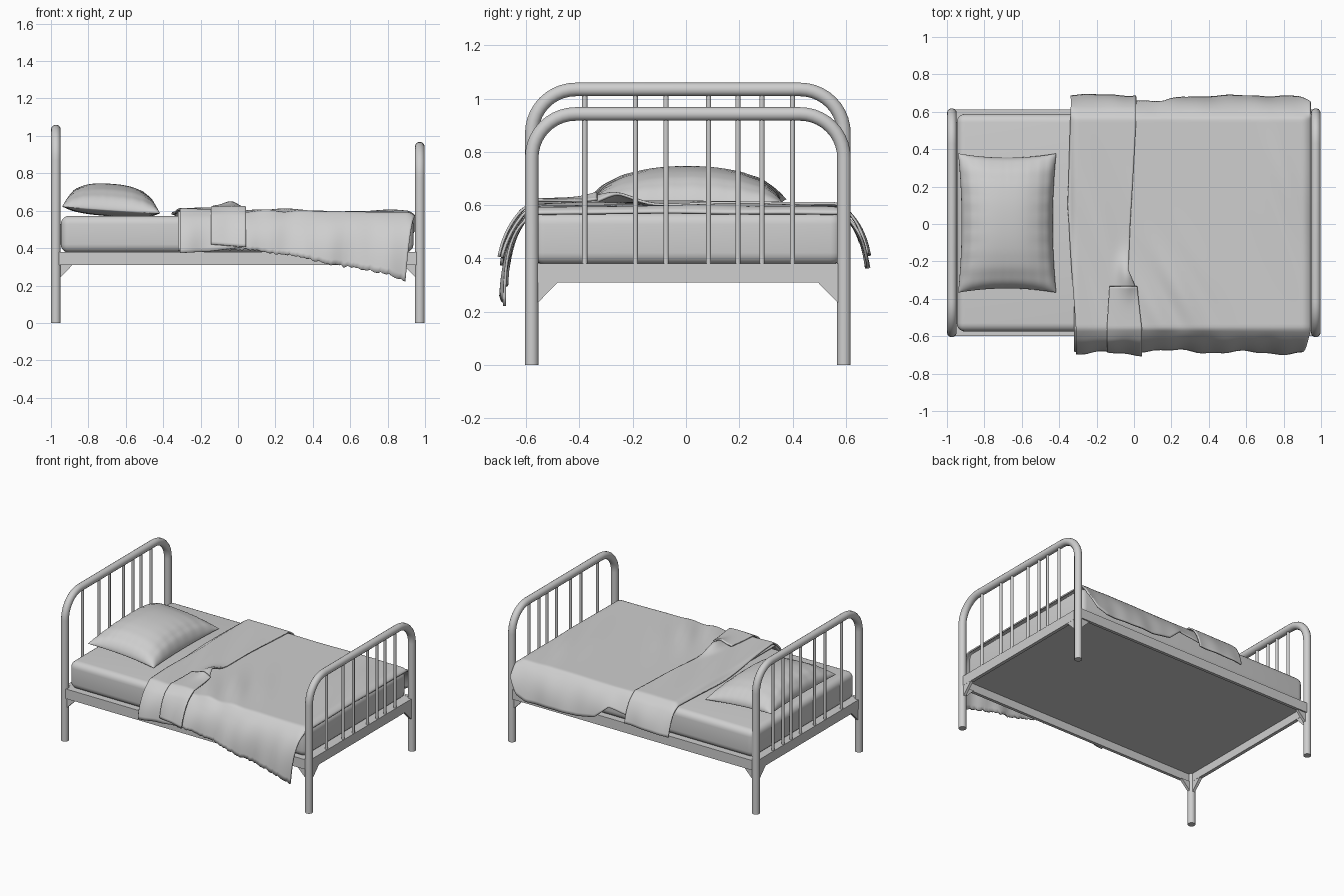
import bpy, bmesh, math, random
from math import sin, cos, exp, pi

if "Cube" in bpy.data.objects:
    bpy.data.objects.remove(bpy.data.objects["Cube"])

random.seed(4)
GREY = bpy.data.materials.new("plain grey")
GREY.diffuse_color = (0.62, 0.62, 0.62, 1)
GREY.use_nodes = True
GREY.node_tree.nodes["Principled BSDF"].inputs["Base Color"].default_value = GREY.diffuse_color
CY = 0.007  # frame centre in y


def finish(ob, smooth=True):
    ob.data.materials.append(GREY)
    bpy.ops.object.select_all(action='DESELECT')
    ob.select_set(True)
    bpy.context.view_layer.objects.active = ob
    if smooth:
        bpy.ops.object.shade_smooth_by_angle(angle=math.radians(40))
    return ob


def mesh_object(name, bm, smooth=True):
    bmesh.ops.recalc_face_normals(bm, faces=bm.faces)
    me = bpy.data.meshes.new(name)
    bm.to_mesh(me)
    bm.free()
    ob = bpy.data.objects.new(name, me)
    bpy.context.collection.objects.link(ob)
    return finish(ob, smooth)


def box(name, lo, hi, bevel=0.0, segs=2):
    bm = bmesh.new()
    bmesh.ops.create_cube(bm, size=1)
    for v in bm.verts:
        for i in range(3):
            v.co[i] = lo[i] + (v.co[i] + 0.5) * (hi[i] - lo[i])
    if bevel:
        bmesh.ops.bevel(bm, geom=list(bm.edges), offset=bevel, segments=segs,
                        profile=0.5, affect='EDGES')
    return mesh_object(name, bm, bevel > 0)


def tube(name, pts, r):
    cu = bpy.data.curves.new(name, 'CURVE')
    cu.dimensions = '3D'
    cu.bevel_depth, cu.bevel_resolution, cu.use_fill_caps = r, 5, True
    sp = cu.splines.new('POLY')
    sp.points.add(len(pts) - 1)
    for p, c in zip(sp.points, pts):
        p.co = (*c, 1)
    ob = bpy.data.objects.new(name, cu)
    bpy.context.collection.objects.link(ob)
    bpy.ops.object.select_all(action='DESELECT')
    ob.select_set(True)
    bpy.context.view_layer.objects.active = ob
    bpy.ops.object.convert(target='MESH')
    return finish(bpy.context.object)


def prism(name, pts, off):
    bm = bmesh.new()
    a = [bm.verts.new(p) for p in pts]
    b = [bm.verts.new([c + o for c, o in zip(p, off)]) for p in pts]
    bm.faces.new(a)
    bm.faces.new(b[::-1])
    for i in range(len(a)):
        k = (i + 1) % len(a)
        bm.faces.new((a[i], a[k], b[k], b[i]))
    return mesh_object(name, bm, False)


def interp(table, x):
    if x <= table[0][0]:
        return table[0][1]
    for (a, va), (b, vb) in zip(table, table[1:]):
        if x <= b:
            return va + (vb - va) * (x - a) / (b - a)
    return table[-1][1]


# Arched end frames with thin upright bars
BARS = (-0.38, -0.19, -0.075, 0.085, 0.195, 0.285, 0.4)
for label, x, top in (("head", -0.974, 1.034), ("foot", 0.972, 0.942)):
    w, r = 0.586, 0.165
    arc = [(w - r + r * cos(a * pi / 20), top - r + r * sin(a * pi / 20)) for a in range(11)]
    half = [(w, 0)] + arc
    path = half + [(-y, z) for y, z in reversed(half)]
    tube(label + "_arch", [(x, y + CY, z) for y, z in path], 0.026)
    for i, y in enumerate(BARS):
        tube(f"{label}_bar_{i}", [(x, y, 0.37), (x, y, top)], 0.01)
    box(label + "_rail", (x - 0.012, -0.58, 0.31), (x + 0.012, 0.594, 0.38))

# Side rails, thin base panel set up inside them, and corner gussets
for s, label in ((-1, "front"), (1, "back")):
    y = CY + s * 0.594
    box(label + "_side_rail", (-0.97, y - 0.011, 0.31), (0.97, y + 0.011, 0.38))
    for sx in (-1, 1):
        xc, yc = sx * 0.973, CY + s * 0.586
        prism(f"{label}_gusset_x", [(xc, yc - 0.01, 0.312), (xc - sx * 0.09, yc - 0.01, 0.312),
                                    (xc, yc - 0.01, 0.22)], (0, 0.02, 0))
        prism(f"{label}_gusset_y", [(xc - 0.01, yc, 0.312), (xc - 0.01, yc - s * 0.1, 0.312),
                                    (xc - 0.01, yc, 0.21)], (0.02, 0, 0))
box("base_panel", (-0.965, -0.58, 0.368), (0.965, 0.594, 0.379))

# Mattress
box("mattress", (-0.948, -0.575, 0.376), (0.938, 0.588, 0.573), 0.045, 5)


# Draped cloth: flat across the top, hanging down both long sides
def sheet(name, left, right, zfront, zback, lift, extra, s0=-1.0, s1=1.0, nx=60, ns=110, ragged=0.0, shear=0.0):
    bm = bmesh.new()
    rag = [random.uniform(-1, 1) * ragged for _ in range(nx + 1)]
    rows = []
    for j in range(ns + 1):
        s = s0 + (s1 - s0) * j / ns
        side = 1 if s > 0 else -1
        t = max(0.0, (abs(s) - 0.7) / 0.3)
        row = []
        for i in range(nx + 1):
            u = i / nx
            yt = 0.56 * max(-1, min(1, s / 0.7))
            xa, xb = interp(left, yt), interp(right, yt)
            if side < 0:
                xb -= shear * t
            x = xa + (xb - xa) * u
            zb = interp(zback if side > 0 else zfront, x) + (rag[i] if side < 0 else 0)
            h = 0.598 - zb
            # rounded shoulder first, then the hanging part
            d = h * (0.4 * t + 0.6 * t * t)
            amp = 0.004 if side > 0 else 0.008
            wave = amp * t * (sin(17 * x + 2 * side + 3 * t) + 0.4 * sin(41 * x))
            y = yt + side * (0.132 * (1 - exp(-d / 0.105)) + (lift * 0.6 + wave) * min(1, 3 * t))
            ease = max(0.0, 1 - 2.5 * t)
            z = 0.586 + lift - d + extra(x, yt) * ease
            row.append(bm.verts.new((x, y + 0.003, z)))
        rows.append(row)
    for a, b in zip(rows, rows[1:]):
        for i in range(nx):
            bm.faces.new((a[i], a[i + 1], b[i + 1], b[i]))
    ob = mesh_object(name, bm)
    m = ob.modifiers.new("thickness", 'SOLIDIFY')
    m.thickness, m.offset = 0.01, 0
    return ob


def blanket_folds(x, y):
    near = exp(-((x - 0.2) / 0.2) ** 2 - ((y + 0.42) / 0.28) ** 2)
    far = exp(-((x - 0.8) / 0.16) ** 2 - ((y - 0.2) / 0.3) ** 2)
    curl = -0.022 * max(0.0, (x - 0.9) / 0.045) ** 2
    return (0.009 * near * (1 + sin(30 * (x + 0.55 * y))) + 0.005 * far * (1 + sin(30 * (x + 0.35 * y)))
            + 0.002 * sin(9 * x + 5 * y) + curl)


sheet("blanket", [(-1, -0.32), (1, -0.32)], [(-1, 0.945), (1, 0.945)],
      [(0.05, 0.4), (0.2, 0.38), (0.32, 0.365), (0.5, 0.32), (0.7, 0.29), (0.8, 0.27), (0.89, 0.235)],
      [(0.0, 0.47), (0.16, 0.49), (0.26, 0.4), (0.4, 0.375), (0.8, 0.37), (0.88, 0.4), (0.945, 0.5)],
      0.004, blanket_folds, nx=110, ragged=0.006, shear=0.05)


# Turned-back top of the blanket and its small overlapping flap
def turn_folds(x, y):
    ridge = 0.04 * exp(-((x + 0.035) / 0.045) ** 2 - ((y + 0.27) / 0.1) ** 2)
    crease = 0.007 * sin(24 * (x + 0.3 * y)) * exp(-((y + 0.15) / 0.4) ** 2)
    roll = -0.018 * exp(-((x + 0.345) / 0.022) ** 2)
    return ridge + crease + roll


LEFT = [(-0.56, -0.31), (-0.2, -0.335), (0.1, -0.355), (0.56, -0.338)]
RIGHT = [(-0.56, 0.02), (-0.35, 0.01), (-0.25, -0.03), (0.0, -0.02), (0.25, -0.005), (0.56, 0.012)]
sheet("turned_back_fold", LEFT, RIGHT, [(-0.32, 0.365), (-0.15, 0.375), (0.05, 0.4)],
      [(-0.34, 0.4), (0.02, 0.41)], 0.02, turn_folds, nx=36)
sheet("overlapping_flap", [(-0.56, -0.145), (-0.33, -0.13)], [(-0.56, 0.042), (-0.33, 0.015)],
      [(-0.15, 0.4), (0.04, 0.385)], [(0, 0.4)], 0.033, turn_folds, s0=-1.0, s1=-0.42, nx=20, ns=40)

# Pillow with pointed corners and a pinched seam
bm = bmesh.new()
N, M = 36, 48
for side in (1, -1):
    g = []
    for j in range(M + 1):
        v = -cos(pi * j / M)
        row = []
        for i in range(N + 1):
            u = -cos(pi * i / N)
            x = -0.678 + 0.262 * u * (1 - 0.07 * (1 - v * v))
            y = 0.005 + 0.372 * v * (1 - 0.06 * (1 - u * u))
            puff = max(0.0, (1 - abs(u) ** 2.6) * (1 - abs(v) ** 2.2)) ** 0.5
            edge = max(abs(u), abs(v)) ** 4
            pleat = 0.006 * (sin(26 * v) + sin(30 * u)) * edge * puff
            seam = 0.604 - 0.018 * u
            z = seam + (0.14 * puff + pleat if side > 0 else -0.034 * puff)
            row.append(bm.verts.new((x, y, z)))
        g.append(row)
    for a, b in zip(g, g[1:]):
        for i in range(N):
            bm.faces.new((a[i], a[i + 1], b[i + 1], b[i]))
bmesh.ops.remove_doubles(bm, verts=bm.verts, dist=0.0004)
mesh_object("pillow", bm)
